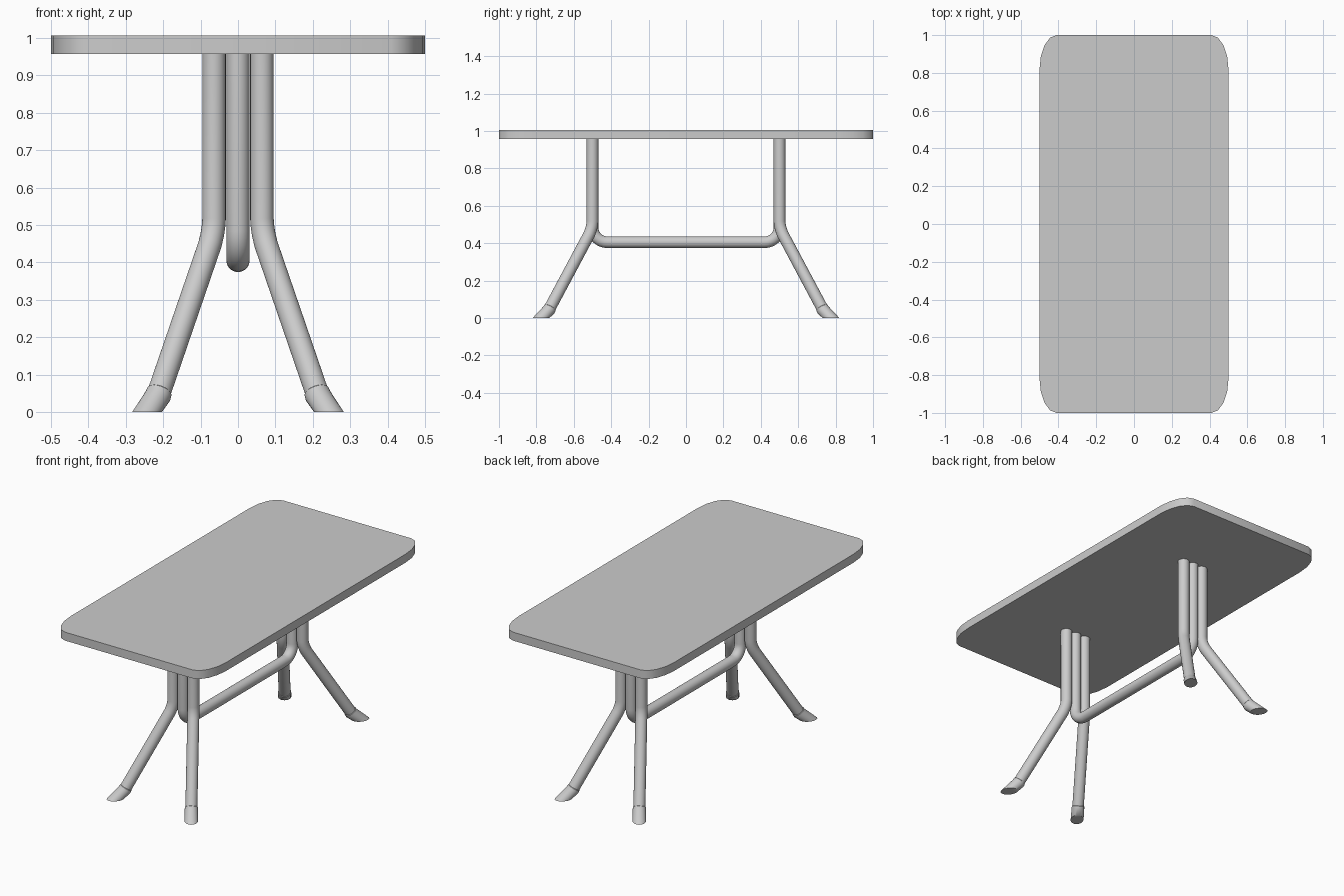
import bpy, bmesh, math
from mathutils import Vector

if "Cube" in bpy.data.objects:
    bpy.data.objects.remove(bpy.data.objects["Cube"])

SIDES = 24
UP = Vector((0, 0, 1))


def finish(bm, name, angle=40):
    bmesh.ops.recalc_face_normals(bm, faces=bm.faces)
    mesh = bpy.data.meshes.new(name)
    bm.to_mesh(mesh)
    bm.free()
    obj = bpy.data.objects.new(name, mesh)
    bpy.context.collection.objects.link(obj)
    bpy.ops.object.select_all(action='DESELECT')
    obj.select_set(True)
    bpy.context.view_layer.objects.active = obj
    bpy.ops.object.shade_smooth_by_angle(angle=math.radians(angle))
    return obj


def loft(name, rings):
    """Skin rings given as (centre, axis_a, axis_b), with capped ends."""
    bm = bmesh.new()
    loops = []
    for c, a, b in rings:
        angles = [2 * math.pi * i / SIDES for i in range(SIDES)]
        loops.append([bm.verts.new(c + a * math.cos(t) + b * math.sin(t)) for t in angles])
    for lo, hi in zip(loops, loops[1:]):
        for i in range(SIDES):
            j = (i + 1) % SIDES
            bm.faces.new((lo[i], lo[j], hi[j], hi[i]))
    bm.faces.new(loops[0])
    bm.faces.new(loops[-1])
    return finish(bm, name)


def sweep_rings(path, radius, normal):
    """Round rings along a path lying in the plane with this normal."""
    rings = []
    for i, p in enumerate(path):
        ins = (p - path[i - 1]).normalized() if i else Vector()
        out = (path[i + 1] - p).normalized() if i < len(path) - 1 else Vector()
        t = (ins + out).normalized()
        rings.append((p, normal * radius, t.cross(normal) * radius))
    return rings


# Table top: slab with stretched rounded corners
bm = bmesh.new()
rx, ry, seg = 0.09, 0.18, 4
outline = []
for q, (sx, sy) in enumerate([(1, 1), (-1, 1), (-1, -1), (1, -1)]):
    for k in range(seg + 1):
        t = math.pi / 2 * (q + k / seg)
        outline.append(bm.verts.new((sx * (0.5 - rx) + rx * math.cos(t),
                                     sy * (1 - ry) + ry * math.sin(t), 0.957)))
face = bm.faces.new(outline)
ext = bmesh.ops.extrude_face_region(bm, geom=[face], use_keep_orig=True)
bmesh.ops.translate(bm, vec=(0, 0, 0.049),
                    verts=[g for g in ext['geom'] if isinstance(g, bmesh.types.BMVert)])
finish(bm, "table_top")

# Four splayed legs, each with a flared foot cap
slope = 0.635
for sx, side in ((-1, "left"), (1, "right")):
    for sy, end in ((-1, "front"), (1, "back")):
        h = Vector((sx * 0.54, sy * 0.84, 0)).normalized()
        n = h.cross(UP)
        root = Vector((sx * 0.064, sy * 0.5, 0))

        def at(s, z):
            return root + h * s + UP * z

        path = [at(0, 0.96), at(0, 0.515), at(0.003, 0.495), at(0.009, 0.474),
                at(0.02, 0.4485), at(slope * 0.44, 0.04)]
        loft(f"leg_{end}_{side}", sweep_rings(path, 0.0315, n))

        d = (h * slope - UP).normalized()
        across = d.cross(n)
        if across.dot(h) < 0:
            across, n = -across, -n
        flat = h if across.dot(h) > 0 else -h
        cap = [(at(slope * (0.48 - z), z), n * r, across * r)
               for z, r in ((0.056, 0.0315), (0.054, 0.034), (0.043, 0.035))]
        cap.append((Vector((sx * 0.243, sy * 0.775, 0)), n * 0.0355, flat * 0.0486))
        loft(f"foot_{end}_{side}", cap)

# Central stretcher: U-shaped tube joining both leg pairs
r = 0.08
half = [Vector((0, 0.5, 0.96))]
for k in range(9):
    t = math.pi / 2 * k / 8
    half.append(Vector((0, 0.5 - r + r * math.cos(t), 0.405 + r - r * math.sin(t))))
path = half + [Vector((0, -p.y, p.z)) for p in reversed(half)]
loft("stretcher", sweep_rings(path, 0.031, Vector((1, 0, 0))))
